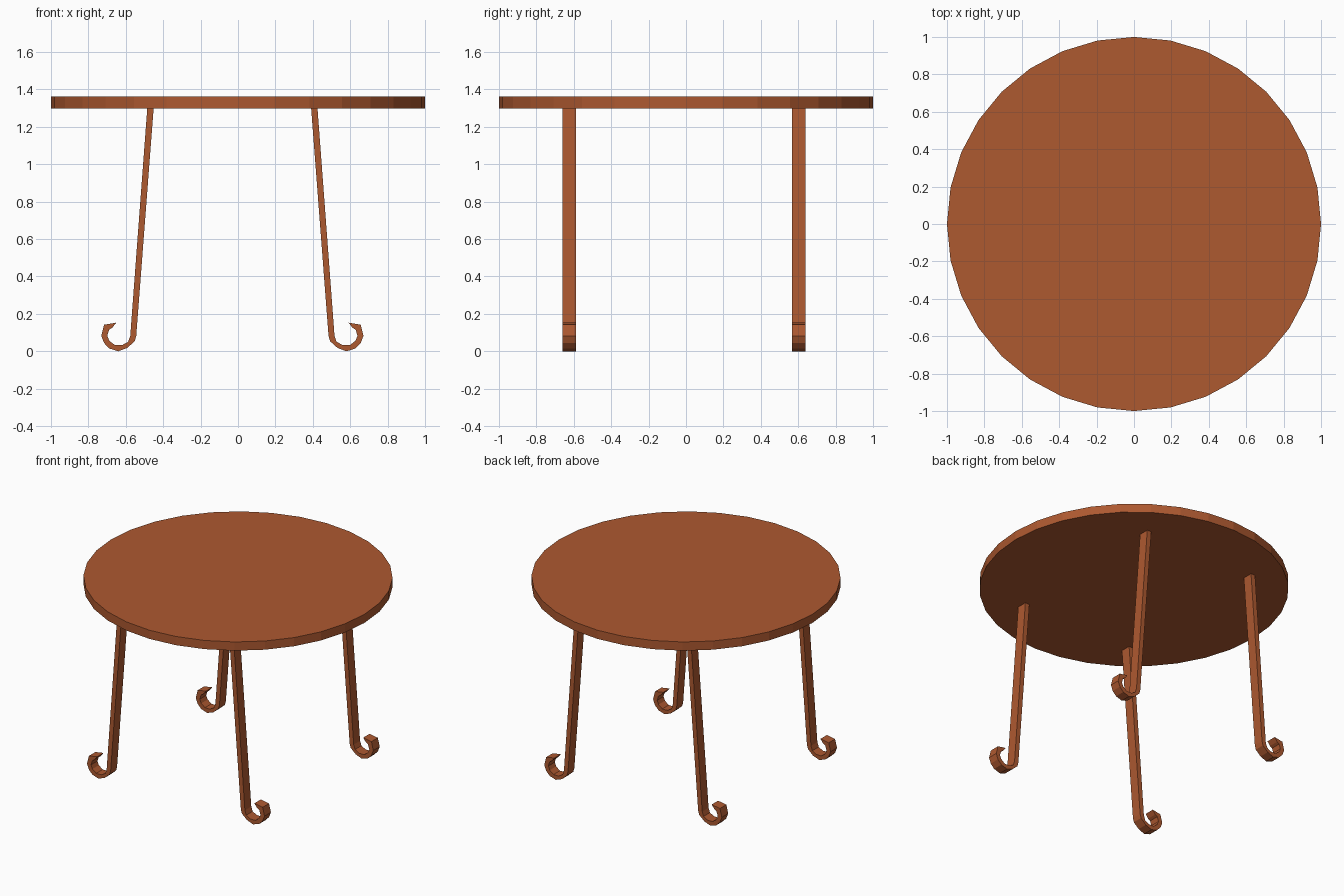
import bpy, bmesh

if "Cube" in bpy.data.objects:
    bpy.data.objects.remove(bpy.data.objects["Cube"])

wood = bpy.data.materials.new("brown_wood")
wood.diffuse_color = (0.42, 0.10, 0.03, 1)
wood.use_nodes = True
wood.node_tree.nodes["Principled BSDF"].inputs["Base Color"].default_value = wood.diffuse_color

# Round table top, 32 flat sides
bpy.ops.mesh.primitive_cylinder_add(vertices=32, radius=1.0, depth=0.062,
                                    location=(0, 0, 1.33))
top = bpy.context.object
top.name = "table_top"
top.data.materials.append(wood)

# Leg outline: splayed bar ending in an outward scroll (x, z)
OUTLINE = [
    (0.391, 1.30), (0.484, 0.083), (0.492, 0.054), (0.532, 0.018),
    (0.580, 0.000), (0.628, 0.015), (0.656, 0.044), (0.671, 0.083),
    (0.656, 0.142), (0.591, 0.153), (0.612, 0.126), (0.629, 0.115),
    (0.639, 0.083), (0.628, 0.056), (0.598, 0.033), (0.559, 0.033),
    (0.527, 0.051), (0.516, 0.083), (0.425, 1.30),
]
MIRROR_X = -0.03   # the leg set sits slightly left of the top's centre
LEG_WIDTH = 0.072


def make_leg(name, side, y):
    bm = bmesh.new()
    verts = []
    for x, z in OUTLINE:
        px = x if side > 0 else 2 * MIRROR_X - x
        verts.append(bm.verts.new((px, y - LEG_WIDTH / 2, z)))
    face = bm.faces.new(verts)
    ext = bmesh.ops.extrude_face_region(bm, geom=[face], use_keep_orig=True)
    moved = [g for g in ext["geom"] if isinstance(g, bmesh.types.BMVert)]
    bmesh.ops.translate(bm, verts=moved, vec=(0, LEG_WIDTH, 0))
    bmesh.ops.recalc_face_normals(bm, faces=bm.faces[:])
    mesh = bpy.data.meshes.new(name)
    bm.to_mesh(mesh)
    bm.free()
    mesh.materials.append(wood)
    bpy.context.collection.objects.link(bpy.data.objects.new(name, mesh))


# Four legs
for depth_name, y in (("front", -0.623), ("back", 0.604)):
    for side_name, side in (("left", -1), ("right", 1)):
        make_leg(f"{depth_name}_{side_name}_leg", side, y)
